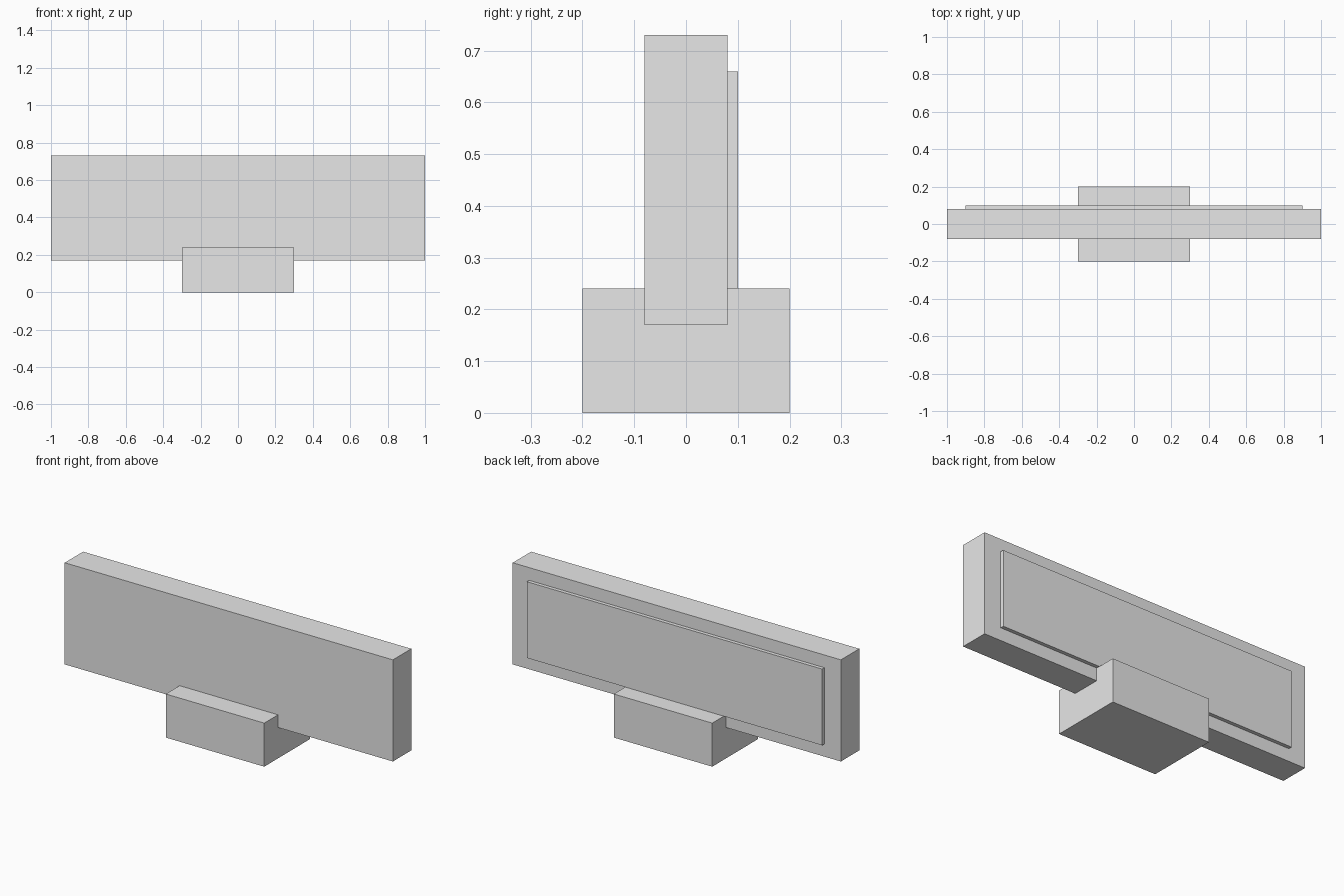
import bpy

if "Cube" in bpy.data.objects:
    bpy.data.objects.remove(bpy.data.objects["Cube"])

grey = bpy.data.materials.new("light_grey")
grey.diffuse_color = (0.8, 0.8, 0.8, 1.0)
grey.use_nodes = True
grey.node_tree.nodes["Principled BSDF"].inputs["Base Color"].default_value = grey.diffuse_color


def box(name, x, y, z):
    """Box spanning the (min, max) range given on each axis."""
    spans = (x, y, z)
    bpy.ops.mesh.primitive_cube_add(size=1, location=[(a + b) / 2 for a, b in spans])
    obj = bpy.context.object
    obj.name = name
    obj.scale = [b - a for a, b in spans]
    bpy.ops.object.transform_apply(location=False, rotation=False, scale=True)
    obj.data.materials.append(grey)
    return obj


# Foot that carries the board
box("base", (-0.3, 0.3), (-0.2, 0.2), (0.0, 0.24))
# Wide upright board, sunk into the foot
box("board", (-1.0, 1.0), (-0.08, 0.08), (0.17, 0.73))
# Thin raised panel on the back, even margin above and below
box("back_panel", (-0.9, 0.9), (0.08, 0.1), (0.24, 0.66))
